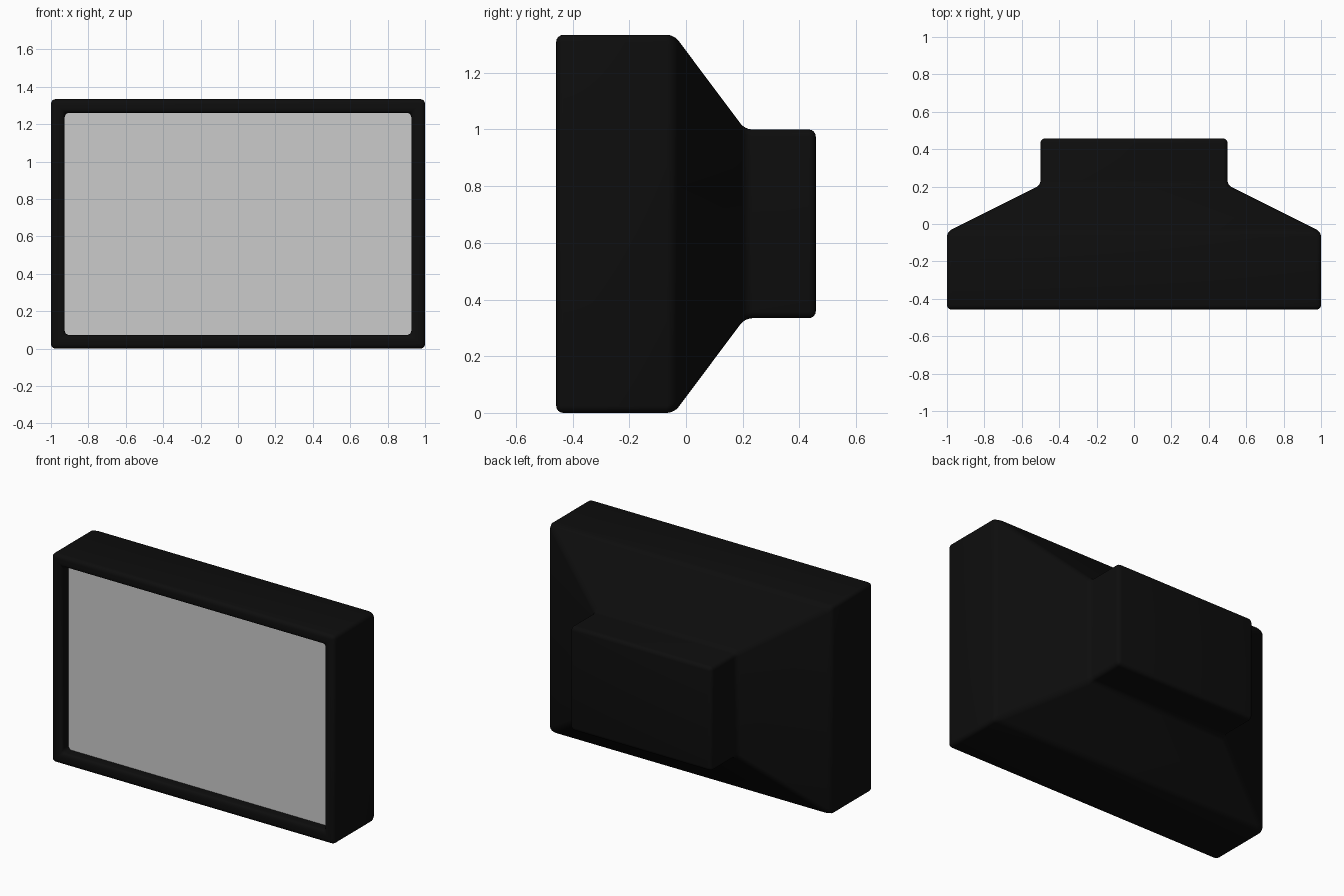
import bpy, bmesh

if "Cube" in bpy.data.objects:
    bpy.data.objects.remove(bpy.data.objects["Cube"])

ZC = 0.667


def material(name, color):
    m = bpy.data.materials.new(name)
    m.diffuse_color = color
    m.use_nodes = True
    m.node_tree.nodes["Principled BSDF"].inputs["Base Color"].default_value = m.diffuse_color
    return m


def rect(bm, hx, hz, y):
    return [bm.verts.new((sx * hx, y, ZC + sz * hz))
            for sx, sz in ((-1, -1), (1, -1), (1, 1), (-1, 1))]


def add_object(name, bm):
    bmesh.ops.recalc_face_normals(bm, faces=bm.faces)
    me = bpy.data.meshes.new(name)
    bm.to_mesh(me)
    bm.free()
    ob = bpy.data.objects.new(name, me)
    bpy.context.collection.objects.link(ob)
    return ob


# Casing: lofted rectangles from the recess, round the front rim, to the back
bm = bmesh.new()
sections = [(0.927, 0.594, -0.38), (0.927, 0.594, -0.458), (1.0, ZC, -0.458),
            (1.0, ZC, -0.042), (0.5, 0.333, 0.208), (0.5, 0.333, 0.458)]
rings = [rect(bm, *s) for s in sections]
for a, b in zip(rings, rings[1:]):
    for i in range(4):
        j = (i + 1) % 4
        bm.faces.new((a[i], a[j], b[j], b[i]))
bm.faces.new(rings[-1])
casing = add_object("casing", bm)
casing.data.materials.append(material("black_plastic", (0.004, 0.004, 0.004, 1)))

# Rounded edges
bev = casing.modifiers.new("rounded_edges", 'BEVEL')
bev.width = 0.025
bev.segments = 4
bev.limit_method = 'ANGLE'
bev.angle_limit = 0.35
bpy.context.view_layer.objects.active = casing
casing.select_set(True)
bpy.ops.object.modifier_apply(modifier=bev.name)
bpy.ops.object.shade_smooth_by_angle(angle=0.6)

# Screen: flat panel set back inside the rim
bm = bmesh.new()
bm.faces.new(rect(bm, 0.945, 0.612, -0.388))
screen = add_object("screen", bm)
if screen.data.polygons[0].normal.y > 0:
    screen.data.flip_normals()
